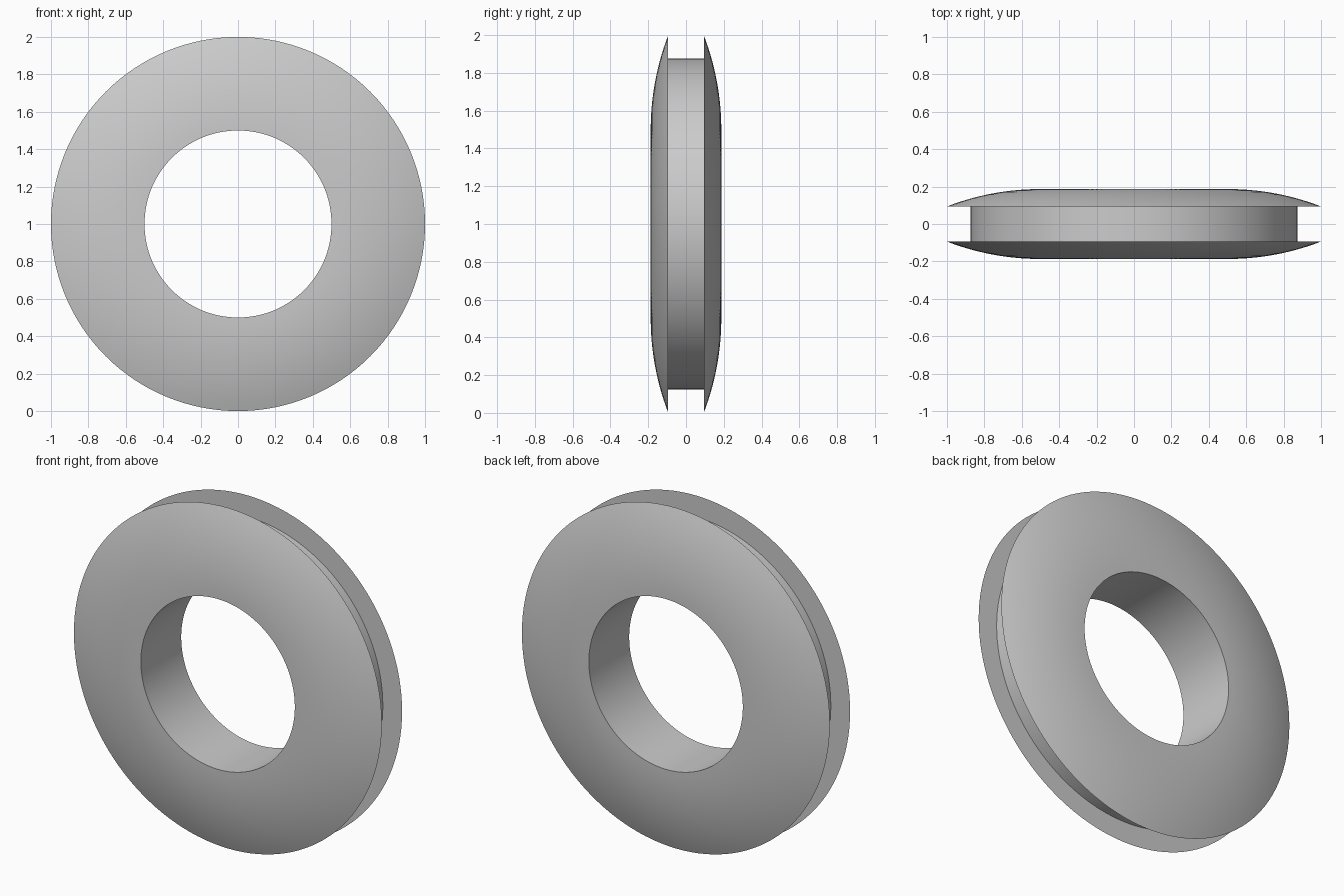
import bpy, bmesh, math
from mathutils import Matrix, Vector

cube = bpy.data.objects.get("Cube")
if cube:
    bpy.data.objects.remove(cube, do_unlink=True)

BORE, GROOVE, RIM = 0.5, 0.875, 1.0
GAP, HALF = 0.094, 0.187
SEGMENTS, ARC_STEPS = 128, 14

# Grey body colour
grey = bpy.data.materials.new("grey")
grey.use_nodes = True
colour = (0.6, 0.6, 0.6, 1)
grey.diffuse_color = colour
grey.node_tree.nodes["Principled BSDF"].inputs["Base Color"].default_value = colour

# Domed flank: circular arc, flat at the bore and falling to the sharp rim
run, drop = RIM - BORE, HALF - GAP
radius = (run ** 2 + drop ** 2) / (2 * drop)
sweep = math.asin(run / radius)
flank = []
for i in range(ARC_STEPS + 1):
    a = sweep * i / ARC_STEPS
    flank.append((BORE + radius * math.sin(a), HALF - radius * (1 - math.cos(a))))

# Half section from bore to groove, then mirrored to the other flank
half = flank + [(GROOVE, GAP)]
section = half + [(r, -y) for r, y in reversed(half)]

# Spin the closed section around the y axis
bm = bmesh.new()
verts = [bm.verts.new((r, y, 0)) for r, y in section]
edges = [bm.edges.new((v, verts[(i + 1) % len(verts)])) for i, v in enumerate(verts)]
bmesh.ops.spin(bm, geom=verts + edges, cent=(0, 0, 0), axis=(0, 1, 0),
               angle=math.tau, steps=SEGMENTS, use_merge=True)
bmesh.ops.remove_doubles(bm, verts=bm.verts, dist=1e-5)
bmesh.ops.recalc_face_normals(bm, faces=bm.faces)
bmesh.ops.transform(bm, matrix=Matrix.Translation(Vector((0, 0, RIM))), verts=bm.verts)

mesh = bpy.data.meshes.new("grooved_ring")
bm.to_mesh(mesh)
bm.free()
mesh.materials.append(grey)
ring = bpy.data.objects.new("grooved_ring", mesh)
bpy.context.collection.objects.link(ring)

# Smooth shading with sharp rim, groove and bore edges
bpy.ops.object.select_all(action="DESELECT")
ring.select_set(True)
bpy.context.view_layer.objects.active = ring
bpy.ops.object.shade_smooth_by_angle(angle=math.radians(30))
